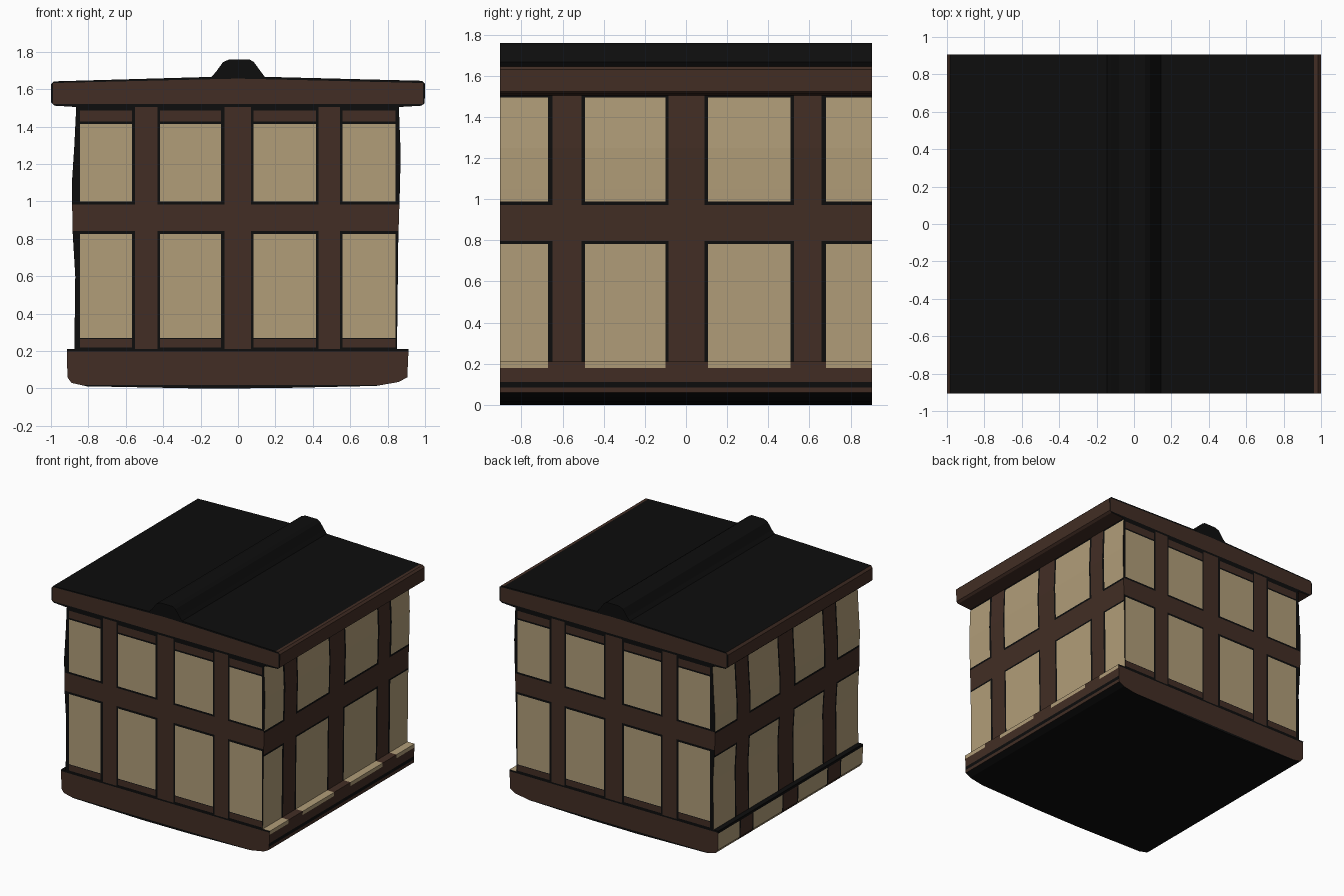
import bpy, bmesh
from mathutils import Vector

if "Cube" in bpy.data.objects:
    bpy.data.objects.remove(bpy.data.objects["Cube"])

D = 0.905  # half depth of the whole model


def mat(name, rgb):
    m = bpy.data.materials.new(name)
    m.diffuse_color = (*rgb, 1)
    m.use_nodes = True
    m.node_tree.nodes["Principled BSDF"].inputs["Base Color"].default_value = m.diffuse_color
    return m


MATS = [mat("black_ink", (0.004, 0.004, 0.004)),
        mat("brown_wood", (0.055, 0.027, 0.018)),
        mat("cream_paper", (0.44, 0.338, 0.19))]
BLACK, BROWN, CREAM = 0, 1, 2


def within(v, spans):
    return any(a < v < b for a, b in spans)


def extrude(name, profile, cuts, rule):
    """Extrude an x-z profile along y, cut the faces, colour them by rule."""
    bm = bmesh.new()
    face = bm.faces.new([bm.verts.new((x, -D, z)) for x, z in profile])
    res = bmesh.ops.extrude_face_region(bm, geom=[face], use_keep_orig=True)
    vs = [g for g in res["geom"] if isinstance(g, bmesh.types.BMVert)]
    bmesh.ops.translate(bm, verts=vs, vec=(0, 2 * D, 0))
    bmesh.ops.recalc_face_normals(bm, faces=bm.faces)
    for co, no in cuts:
        bmesh.ops.bisect_plane(bm, geom=bm.verts[:] + bm.edges[:] + bm.faces[:],
                               plane_co=co, plane_no=no, dist=1e-5)
    bmesh.ops.recalc_face_normals(bm, faces=bm.faces)
    bm.normal_update()
    for f in bm.faces:
        f.material_index = rule(f.calc_center_median(), f.normal)
    me = bpy.data.meshes.new(name)
    bm.to_mesh(me)
    bm.free()
    for m in MATS:
        me.materials.append(m)
    ob = bpy.data.objects.new(name, me)
    bpy.context.collection.objects.link(ob)
    return ob


def cuts_at(axis, values):
    no = Vector((0, 0, 0))
    no[axis] = 1
    return [(no * v, no) for v in sorted(set(values))]


def flat(spans):
    return [v for s in spans for v in s]


# Lattice layout: front posts and panels along x, side ones along y
F_POST = [(-.55, -.43), (-.073, .07), (.43, .545)]
F_PANEL = [(-.845, -.568), (-.417, -.09), (.083, .417), (.56, .842)]
F_PANEL_Z = [(.27, .825), (1.0, 1.415)]
F_RAIL_Z = [(.22, .265), (1.428, 1.485)]
F_MID = [(.842, .985)]
R_POST = [(-.65, -.507), (-.085, .09), (.525, .66)]
R_PANEL = [(-D, -.67), (-.492, -.1), (.107, .507), (.68, D)]
L_POST = [(-.62, -.475), (-.085, .085), (.475, .62)]
L_PANEL = [(-D, -.635), (-.46, -.1), (.1, .46), (.635, D)]
S_PANEL_Z = [(.18, .783), (.988, 1.494)]
S_MID = [(.797, .972)]


def wall_rule(c, n):
    if abs(n.z) > .7:
        return BLACK
    if abs(n.y) > .5:
        if not -.85 < c.x < .845 and not within(c.z, F_MID):
            return BLACK
        if within(c.x, F_POST) or within(c.z, F_MID):
            return BROWN
        if within(c.x, F_PANEL):
            if within(c.z, F_PANEL_Z):
                return CREAM
            if within(c.z, F_RAIL_Z):
                return BROWN
        return BLACK
    post, panel = (R_POST, R_PANEL) if c.x > 0 else (L_POST, L_PANEL)
    if within(c.y, post) or within(c.z, S_MID):
        return BROWN
    if within(c.y, panel) and within(c.z, S_PANEL_Z):
        return CREAM
    return BLACK


def base_rule(c, n):
    if abs(n.y) > .5:
        return BROWN if .018 < c.z < .197 else BLACK
    if n.z < -.75:
        return BLACK
    if c.x > 0:
        if c.z > .18:
            if within(c.y, R_PANEL) and abs(c.x) > .8:
                return CREAM
            return BROWN
        return BLACK if c.z < .05 or .085 < c.z < .112 else BROWN
    if n.z > .7 or c.z > .19:
        return BLACK
    if within(c.y, L_PANEL):
        return CREAM
    return BROWN if within(c.y, L_POST) else BLACK


def roof_rule(c, n):
    if abs(n.y) > .5:
        top = 1.657 - .024 * abs(c.x)
        return BROWN if 1.522 < c.z < top and abs(c.x) < .99 else BLACK
    if n.z > .7:
        return BROWN if c.x > .962 else BLACK
    if n.z < -.7:
        return BROWN
    return BLACK if c.z < 1.512 else BROWN


# Lattice walls, slightly bowed
wall = [(-.875, .21), (-.87, .6), (-.885, .85), (-.888, 1.1), (-.875, 1.3), (-.865, 1.505),
        (.86, 1.505), (.87, 1.25), (.865, 1.05), (.857, .8), (.85, .21)]
z_cuts = flat(F_PANEL_Z + F_RAIL_Z + F_MID + S_PANEL_Z[1:] + S_MID) + [.783]
x_cuts = flat(F_POST + F_PANEL)
y_cuts = [v for v in flat(R_POST + R_PANEL + L_POST + L_PANEL) if abs(v) < D]
extrude("lattice_walls", wall,
        cuts_at(2, z_cuts) + cuts_at(0, x_cuts) + cuts_at(1, y_cuts), wall_rule)

# Base plinth
base = [(-.915, .21), (-.912, .06), (-.89, .03), (-.81, .012), (-.2, .0), (.2, .002),
        (.74, .014), (.86, .035), (.905, .06), (.912, .21)]
extrude("base_plinth", base,
        cuts_at(2, [.018, .05, .085, .112, .18, .19, .197]) + cuts_at(0, [-.8, .8])
        + cuts_at(1, y_cuts), base_rule)

# Roof slab with a shallow pitch
roof = [(-1, 1.53), (-1, 1.625), (-.985, 1.642), (0, 1.67), (.985, 1.645), (1, 1.63),
        (.998, 1.525), (.98, 1.512), (.86, 1.505), (-.865, 1.505), (-.98, 1.512)]
slopes = [((0, 0, 1.657), (s * .024, 0, 1)) for s in (-1, 1)]
extrude("roof_slab", roof, cuts_at(2, [1.512, 1.522]) + slopes
        + cuts_at(0, [-.99, 0, .962, .99]), roof_rule)

# Ridge beam along the top
ridge = [(-.145, 1.664), (-.12, 1.69), (-.08, 1.745), (-.045, 1.76), (.06, 1.76), (.085, 1.745),
         (.125, 1.69), (.145, 1.664)]
extrude("ridge_beam", ridge, [], lambda c, n: BLACK)
